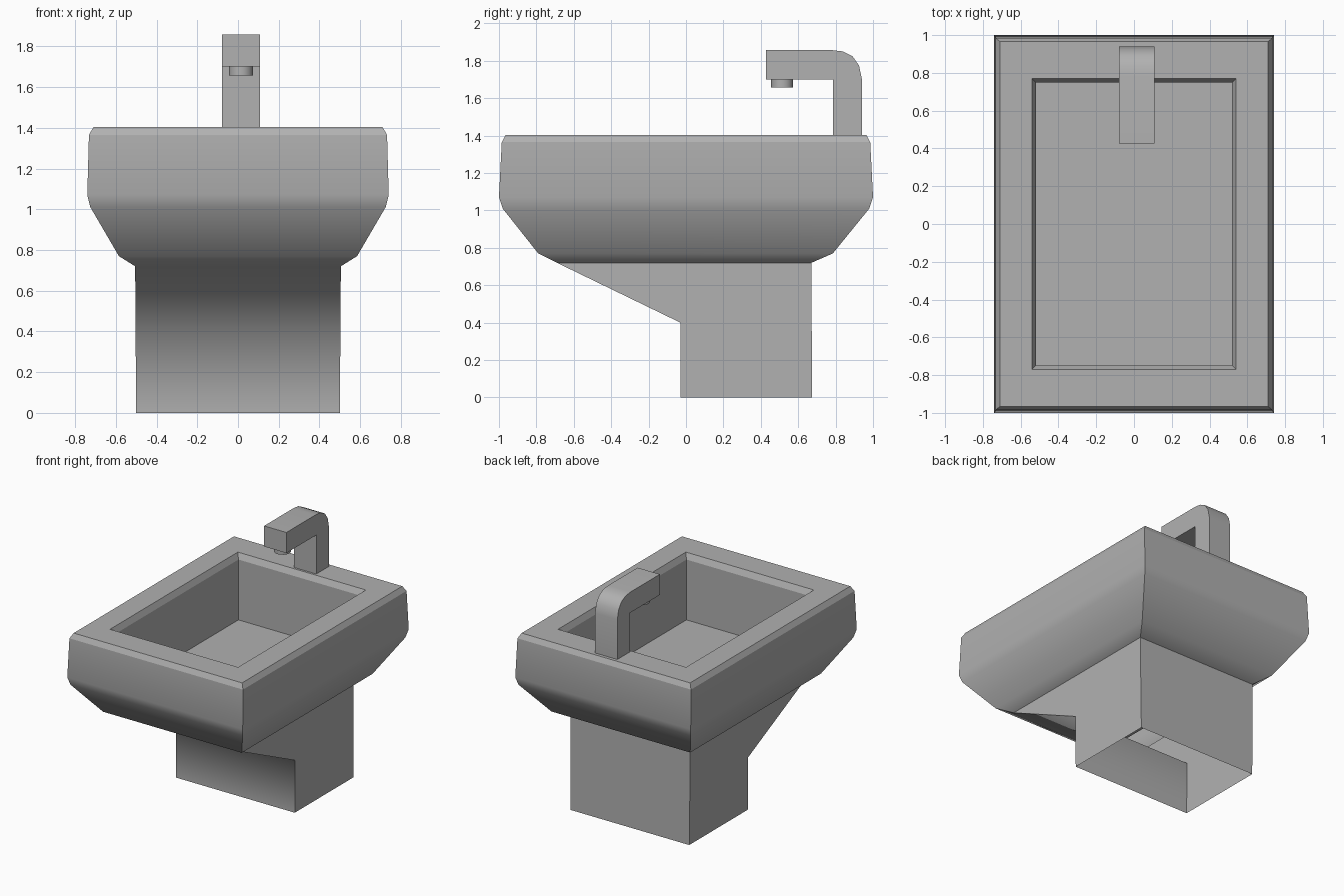
import bpy, bmesh, math

if "Cube" in bpy.data.objects:
    bpy.data.objects.remove(bpy.data.objects["Cube"])

# dark grey ceramic
grey = bpy.data.materials.new("dark_grey")
grey.diffuse_color = (0.44, 0.44, 0.44, 1.0)
grey.use_nodes = True
grey.node_tree.nodes["Principled BSDF"].inputs["Base Color"].default_value = grey.diffuse_color


def finish(name, bm, angle):
    bmesh.ops.recalc_face_normals(bm, faces=bm.faces[:])
    mesh = bpy.data.meshes.new(name)
    bm.to_mesh(mesh)
    bm.free()
    mesh.materials.append(grey)
    obj = bpy.data.objects.new(name, mesh)
    bpy.context.collection.objects.link(obj)
    bpy.ops.object.select_all(action='DESELECT')
    obj.select_set(True)
    bpy.context.view_layer.objects.active = obj
    bpy.ops.object.shade_smooth_by_angle(angle=math.radians(angle))
    return obj


def loft(name, rings, angle, cap_last=False):
    # each ring is a rectangle: half width, y front, y back, z
    bm = bmesh.new()
    loops = [[bm.verts.new(p) for p in ((-w, f, z), (w, f, z), (w, b, z), (-w, b, z))]
             for w, f, b, z in rings]
    for lo, hi in zip(loops, loops[1:]):
        for i in range(4):
            j = (i + 1) % 4
            bm.faces.new((lo[i], lo[j], hi[j], hi[i]))
    if cap_last:
        bm.faces.new(loops[-1])
    return finish(name, bm, angle)


# hollow pedestal, open underneath, with sloping front bracket
loft("pedestal", [
    (0.50, -0.03, 0.675, 0.0),
    (0.503, -0.03, 0.672, 0.40),
    (0.505, -0.69, 0.67, 0.72),
], 70)

# outer basin shell, rounded below
loft("basin_shell", [
    (0.505, -0.69, 0.67, 0.72),
    (0.585, -0.79, 0.785, 0.77),
    (0.725, -0.98, 0.98, 1.01),
    (0.74, -1.0, 1.0, 1.07),
    (0.732, -0.985, 0.985, 1.365),
], 31)

# flat-faced rim, inner walls and floor
loft("basin_bowl", [
    (0.732, -0.985, 0.985, 1.365),
    (0.71, -0.965, 0.965, 1.403),
    (0.54, -0.77, 0.77, 1.403),
    (0.52, -0.748, 0.748, 1.36),
    (0.52, -0.748, 0.748, 0.90),
], 10, cap_last=True)

# tap body: side profile extruded across x
TAP_X, TAP_HALF = 0.015, 0.094
profile = [(0.787, 1.40), (0.94, 1.40), (0.94, 1.705), (0.925, 1.775), (0.89, 1.825),
           (0.84, 1.85), (0.78, 1.857), (0.427, 1.857), (0.427, 1.70), (0.787, 1.70)]
bm = bmesh.new()
side = bm.faces.new([bm.verts.new((TAP_X - TAP_HALF, y, z)) for y, z in profile])
ext = bmesh.ops.extrude_face_region(bm, geom=[side], use_keep_orig=True)
bmesh.ops.translate(bm, vec=(2 * TAP_HALF, 0, 0),
                    verts=[g for g in ext["geom"] if isinstance(g, bmesh.types.BMVert)])
finish("tap", bm, 35)

# round spout nozzle
bm = bmesh.new()
bmesh.ops.create_cone(bm, cap_ends=True, segments=16, radius1=0.059, radius2=0.059, depth=0.05)
bmesh.ops.translate(bm, vec=(TAP_X, 0.514, 1.681), verts=bm.verts[:])
finish("spout_nozzle", bm, 35)
